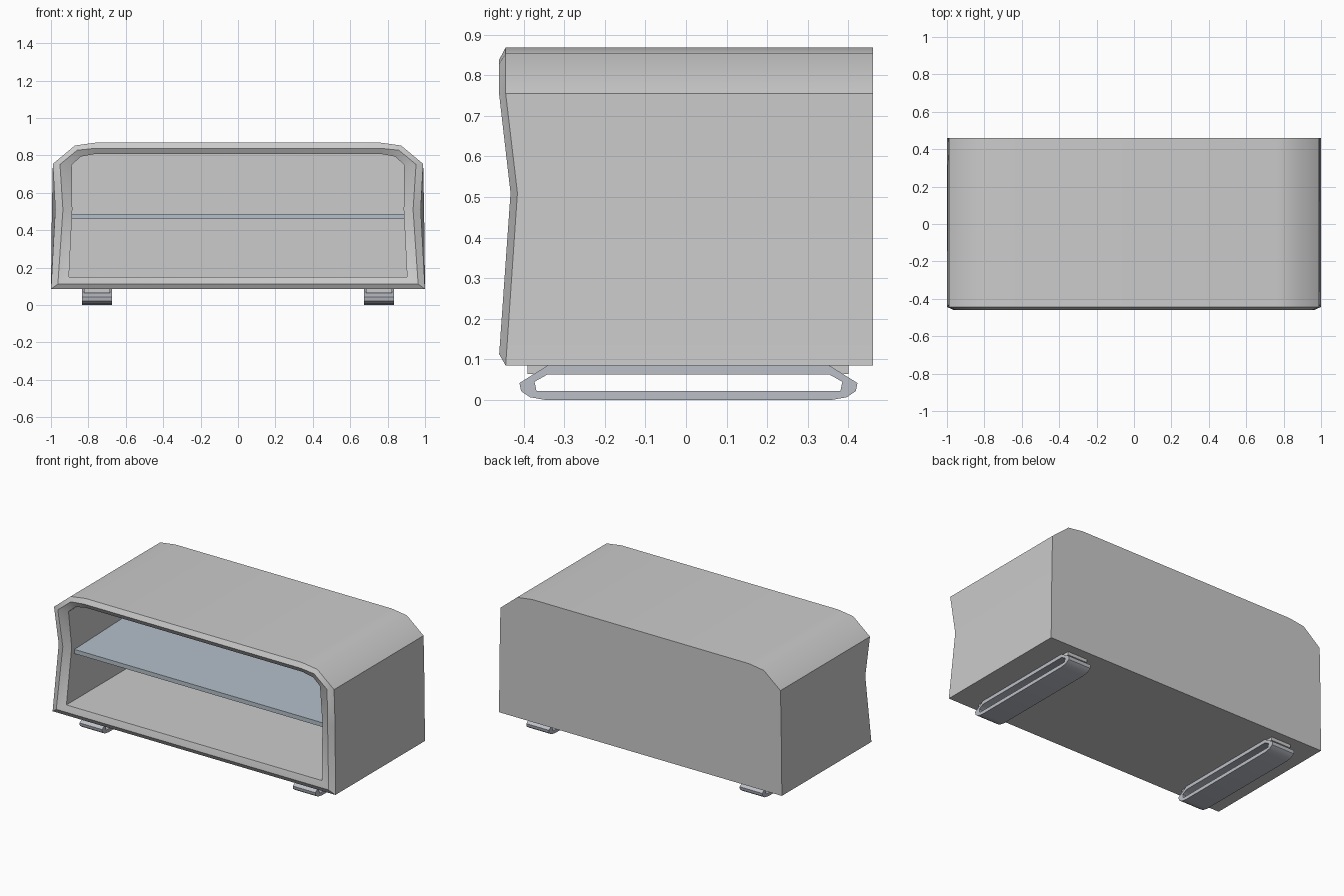
import bpy, bmesh

if "Cube" in bpy.data.objects:
    bpy.data.objects.remove(bpy.data.objects["Cube"])

def colour(name, rgb):
    m = bpy.data.materials.new(name)
    m.diffuse_color = (*rgb, 1)
    m.use_nodes = True
    m.node_tree.nodes["Principled BSDF"].inputs["Base Color"].default_value = m.diffuse_color
    return m

def finish(name, bm, mat=None, angle=None):
    bmesh.ops.recalc_face_normals(bm, faces=bm.faces)
    me = bpy.data.meshes.new(name)
    bm.to_mesh(me)
    bm.free()
    ob = bpy.data.objects.new(name, me)
    bpy.context.collection.objects.link(ob)
    if mat:
        me.materials.append(mat)
    if angle:
        bpy.ops.object.select_all(action='DESELECT')
        ob.select_set(True)
        bpy.context.view_layer.objects.active = ob
        bpy.ops.object.shade_smooth_by_angle(angle=angle)
    return ob

def skin(bm, loops, closed=False):
    """Bridge equal-length rings of points with quads."""
    rings = [[bm.verts.new(p) for p in loop] for loop in loops]
    pairs = list(zip(rings, rings[1:]))
    if closed:
        pairs.append((rings[-1], rings[0]))
    for a, b in pairs:
        for i in range(len(a)):
            j = (i + 1) % len(a)
            bm.faces.new((a[i], a[j], b[j], b[i]))
    return rings

def box(name, lo, hi, mat=None):
    bm = bmesh.new()
    bmesh.ops.create_cube(bm, size=1)
    for v in bm.verts:
        v.co = [(lo[k] + hi[k]) / 2 + v.co[k] * (hi[k] - lo[k]) for k in range(3)]
    return finish(name, bm, mat)

def ring(half, y, pinch=0.0):
    """Mirror a half outline (x, z); the second point is pushed back at the waist."""
    pts = [(x, y + (pinch if i == 1 else 0), z) for i, (x, z) in enumerate(half)]
    return pts + [(-x, yy, z) for x, yy, z in reversed(pts)]

# Cabinet shell: back outline, bevelled front rim, hollow inside
back = [(1.0, .085), (.995, .51), (.99, .755), (.872, .853), (.765, .868)]
outer = [(1.0, .085), (.977, .51), (.99, .755), (.872, .853), (.765, .868)]
rim = [(.963, .113), (.936, .51), (.952, .752), (.86, .828), (.765, .838)]
inner = [(.904, .15), (.886, .51), (.889, .75), (.84, .794), (.765, .808)]
inner_back = [(.904, .15), (.915, .51), (.889, .75), (.84, .794), (.765, .808)]
bm = bmesh.new()
rings = skin(bm, [ring(back, .46), ring(outer, -.444, .029), ring(rim, -.46, .028),
                  ring(inner, -.442, .028), ring(inner_back, .43)])
bm.faces.new(rings[0])
bm.faces.new(rings[-1])
finish("cabinet_shell", bm, None, .7)

# Inner shelf
box("shelf", (-.915, -.385, .461), (.915, .435, .488),
    colour("shelf_blue_grey", (.46, .53, .59)))

# Loop-shaped feet with mounting pads
foot_mat = colour("foot_grey", (.5, .52, .57))
foot_out = [(.347, .085), (.416, .042), (.412, .022), (.39, .007), (.35, 0)]
foot_in = [(.347, .063), (.379, .045), (.374, .022), (.36, .022), (.35, .022)]

def foot_loop(half, x):
    pts = [(x, y, z) for y, z in half]
    pts += [(x, -y, z) for y, z in reversed(half)]
    return [(a, b + .006, c) for a, b, c in pts]

for side, label in ((-1, "left"), (1, "right")):
    x0, x1 = side * .754 - .08, side * .754 + .08
    bm = bmesh.new()
    skin(bm, [foot_loop(foot_out, x0), foot_loop(foot_out, x1),
              foot_loop(foot_in, x1), foot_loop(foot_in, x0)], closed=True)
    finish(label + "_foot", bm, foot_mat, .6)
    for end, yc in (("front", -.365), ("back", .375)):
        box(f"{label}_{end}_foot_pad", (x0 + .01, yc - .025, .064),
            (x1 - .01, yc + .025, .088))
